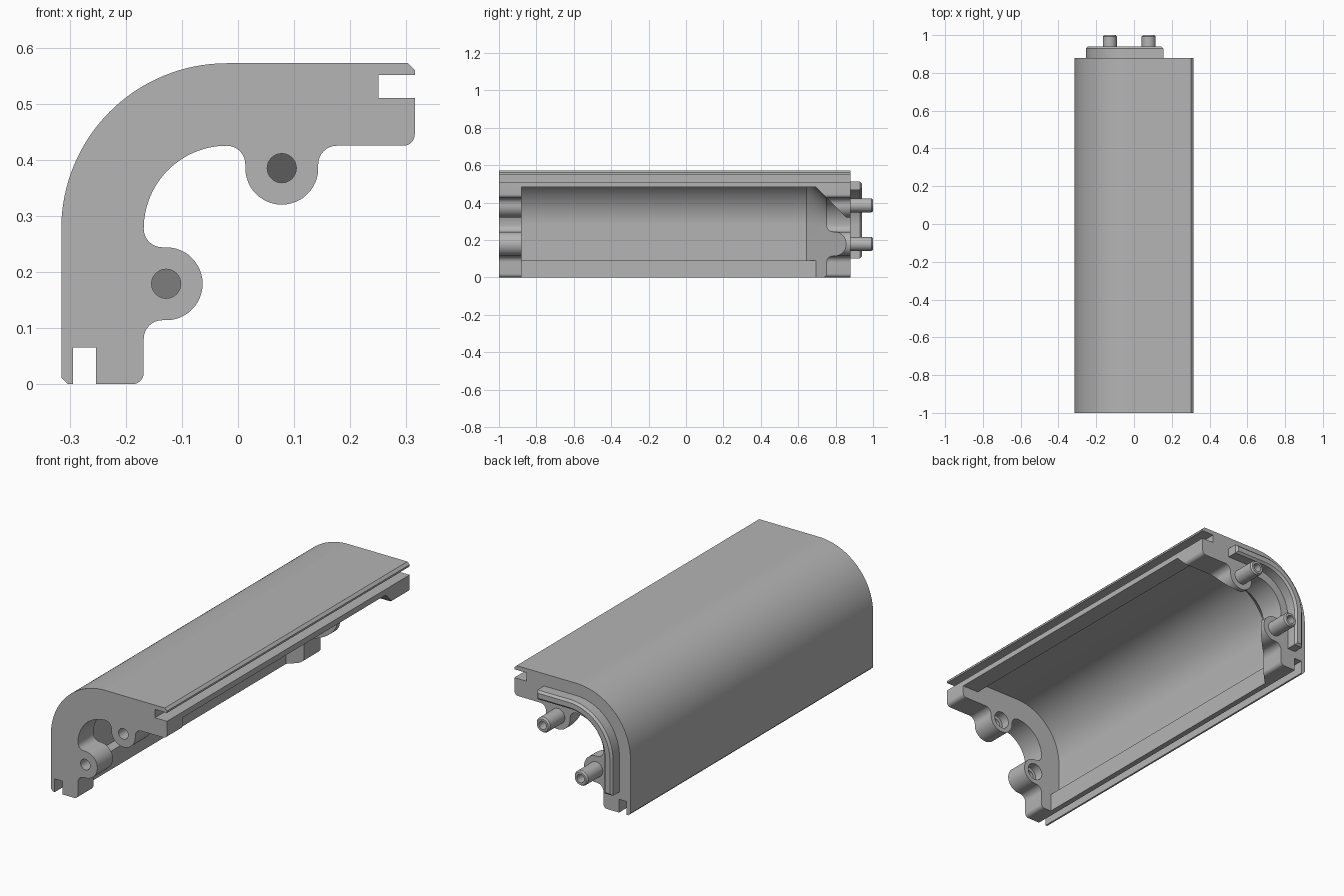
import bpy, bmesh
from math import cos, sin, radians

if "Cube" in bpy.data.objects:
    bpy.data.objects.remove(bpy.data.objects["Cube"], do_unlink=True)

grey = bpy.data.materials.new("matte_grey")
grey.use_nodes = True
grey.diffuse_color = (0.46, 0.46, 0.46, 1)
grey.node_tree.nodes["Principled BSDF"].inputs["Base Color"].default_value = (0.46, 0.46, 0.46, 1)

# Sections use (u, v): distance in from the outer side face and from the top face
WIDTH, HEIGHT = 0.63, 0.572
BEND = 0.295            # outer bend radius
WALL = 0.147            # thickness of the end frames
SHELL, RIB = 0.04, 0.09  # thin wall and slotted edge rib
FRONT, BACK = -1.0, 0.88
BOSS = (0.393, 0.187)
BOSS_R, FILLET = 0.065, 0.033


def arc(cu, cv, r, a0, a1, n):
    angles = [radians(a0 + (a1 - a0) * i / n) for i in range(n + 1)]
    return [(cu + r * cos(a), cv + r * sin(a)) for a in angles]


def swap(points):
    return [(v, u) for u, v in reversed(points)]


def loft(name, sections):
    """Join equal-count sections [(y, points)] into a closed solid."""
    bm = bmesh.new()
    rings = [[bm.verts.new((u - WIDTH / 2, y, HEIGHT - v)) for u, v in pts]
             for y, pts in sections]
    n = len(rings[0])
    for a, b in zip(rings, rings[1:]):
        for i in range(n):
            j = (i + 1) % n
            bm.faces.new((a[i], a[j], b[j], b[i]))
    bm.faces.new(rings[0])
    bm.faces.new(rings[-1])
    bmesh.ops.remove_doubles(bm, verts=bm.verts[:], dist=1e-5)
    bmesh.ops.recalc_face_normals(bm, faces=bm.faces[:])
    mesh = bpy.data.meshes.new(name)
    bm.to_mesh(mesh)
    bm.free()
    mesh.materials.append(grey)
    obj = bpy.data.objects.new(name, mesh)
    bpy.context.collection.objects.link(obj)
    return obj


def activate(obj):
    bpy.ops.object.select_all(action="DESELECT")
    obj.select_set(True)
    bpy.context.view_layer.objects.active = obj


def cut(target, cutter):
    cutter.hide_render = True
    mod = target.modifiers.new("cut", "BOOLEAN")
    mod.operation, mod.solver, mod.object = "DIFFERENCE", "EXACT", cutter
    activate(target)
    bpy.ops.object.modifier_apply(modifier=mod.name)
    bpy.data.objects.remove(cutter, do_unlink=True)


def arm(length):
    """One arm: chamfered lip, slot, rounded corner and screw boss."""
    bu, bv = BOSS
    depth = length - 0.065
    pts = [(BEND, 0), (length - 0.012, 0), (length, 0.012), (length, 0.021),
           (depth, 0.021), (depth, 0.062), (length, 0.062)]
    pts += arc(length - 0.02, WALL - 0.02, 0.02, 0, 90, 6)
    pts += arc(bu + BOSS_R + FILLET, WALL + FILLET, FILLET, 270, 180, 8)
    pts += arc(bu, bv, BOSS_R, 0, 180, 24)
    pts += arc(bu - BOSS_R - FILLET, WALL + FILLET, FILLET, 0, -90, 8)
    return pts


def cavity(d):
    """Hollow region at depth d, leaving the slotted ribs thicker."""
    m = max(d, RIB)
    ru, rv = WIDTH - RIB, HEIGHT - RIB
    return ([(1.2, m), (ru, m), (ru, d)]
            + arc(BEND, BEND, BEND - d, 270, 180, 32)
            + [(d, rv), (m, rv), (m, 1.2), (1.2, 1.2)])


# Body: full corner profile along its length
profile = (arm(WIDTH)
           + arc(BEND, BEND, BEND - WALL, 270, 180, 32)[1:-1]
           + swap(arm(HEIGHT))
           + arc(BEND, BEND, BEND, 180, 270, 32)[1:-1])
body = loft("corner_body", [(FRONT, profile), (BACK, profile)])

# Hollow between the end frames, sloping at 45 degrees towards the back
slope = 0.605
cut(body, loft("cavity_cutter", [(-0.88, cavity(SHELL))] + [
    (slope + d, cavity(d)) for d in (SHELL, RIB, 0.26)]))

# Through holes in the front bosses, counterbored from behind
centres = {"upper": BOSS, "lower": BOSS[::-1]}
for label, (u, v) in centres.items():
    steps = ((-1.1, 0.026), (-0.925, 0.026), (-0.925, 0.042), (-0.8, 0.042))
    cut(body, loft(label + "_hole_cutter",
                   [(y, arc(u, v, r, 0, 348.75, 31)) for y, r in steps]))


# Curved tongue on the back end, with a bevelled rim
def tongue_outline(e):
    outer, inner, end = 0.06 + e, 0.105 - e, 0.47 - e
    return ([(end, outer), (end, inner)]
            + arc(BEND, BEND, BEND - inner, 270, 180, 32)
            + [(inner, end), (outer, end)]
            + arc(BEND, BEND, BEND - outer, 180, 270, 32))


parts = [body, loft("back_tongue", [(BACK - 0.01, tongue_outline(0)),
                                    (0.93, tongue_outline(0)),
                                    (0.94, tongue_outline(0.01))])]

# Hollow locating pins on the back bosses
for label, (u, v) in centres.items():
    steps = ((BACK - 0.008, 0.037), (0.992, 0.037), (1.0, 0.031),
             (1.0, 0.02), (0.9, 0.02))
    parts.append(loft(label + "_pin",
                      [(y, arc(u, v, r, 0, 348.75, 31)) for y, r in steps]))

for part in parts:
    activate(part)
    bpy.ops.object.shade_smooth_by_angle(angle=radians(30))
